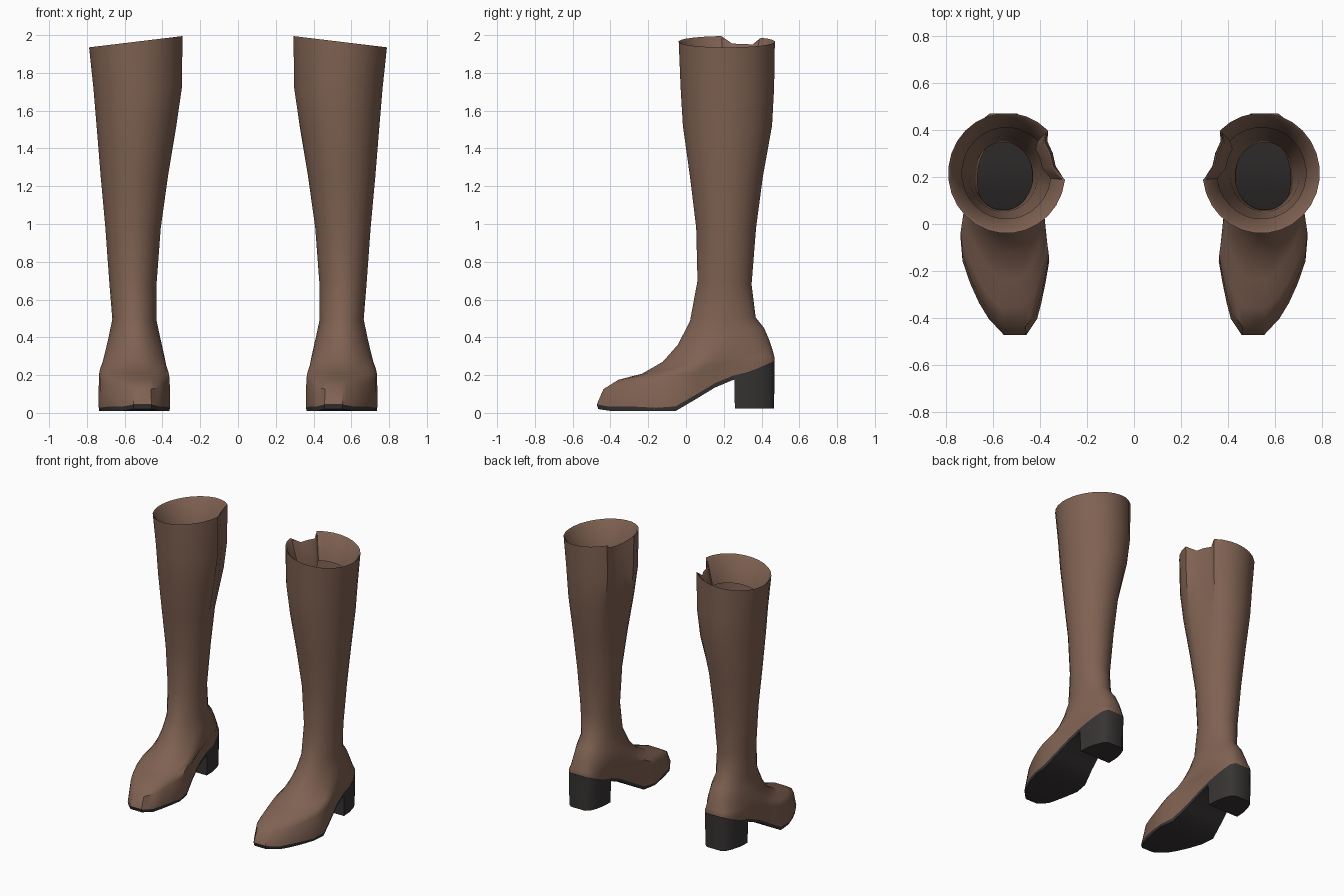
import bpy
import bmesh
import math

cube = bpy.data.objects.get("Cube")
if cube:
    bpy.data.objects.remove(cube, do_unlink=True)

N = 28  # points around every ring


def material(name, rgb):
    m = bpy.data.materials.new(name)
    m.use_nodes = True
    m.diffuse_color = (*rgb, 1)
    bsdf = m.node_tree.nodes["Principled BSDF"]
    bsdf.inputs["Base Color"].default_value = (*rgb, 1)
    bsdf.inputs["Roughness"].default_value = 0.7
    return m


leather = material("brown leather", (0.215, 0.122, 0.085))
rubber = material("dark sole", (0.038, 0.034, 0.033))

# Footprint from toe to heel: y, inner x, outer x, edge height
FOOTPRINT = [
    (-.475, .46, .55, .045), (-.40, .41, .62, .032), (-.30, .385, .68, .035),
    (-.14, .357, .735, .026), (-.05, .38, .738, .035), (.10, .42, .71, .125),
    (.20, .43, .69, .185), (.35, .435, .68, .222), (.44, .46, .65, .262),
    (.472, .50, .61, .275)]
TOE, BACK = FOOTPRINT[0][0], FOOTPRINT[-1][0]

# Upper, top to bottom: front y, front z, back y, back z, inner x, outer x, footprint blend
UPPER = [
    (-.04, 1.965, .472, 1.965, .292, .79, 0),
    (-.03, 1.72, .468, 1.72, .296, .767, 0),
    (-.018, 1.52, .457, 1.52, .325, .75, 0),
    (.02, 1.25, .408, 1.25, .37, .728, 0),
    (.053, .98, .372, .98, .408, .703, 0),
    (.06, .70, .348, .68, .43, .682, 0),
    (.02, .485, .37, .505, .432, .666, 0),
    (-.045, .36, .415, .45, .415, .68, .1),
    (-.125, .27, .443, .385, .40, .69, .3),
    (-.235, .207, .46, .335, .39, .70, .5),
    (-.36, .175, .468, .305, .385, .71, .75),
    (-.44, .125, .472, .29, .38, .72, .95)]


def footprint(y):
    """Inner x, outer x and edge height of the footprint at y."""
    for a, b in zip(FOOTPRINT, FOOTPRINT[1:]):
        if y <= b[0]:
            t = max(0, (y - a[0]) / (b[0] - a[0]))
            return [p + (q - p) * t for p, q in zip(a[1:], b[1:])]
    return FOOTPRINT[-1][1:]


def angles():
    return [2 * math.pi * (k + .5) / N for k in range(N)]


def upper_ring(yf, zf, yb, zb, xi, xo, blend):
    pts = []
    for a in angles():
        u = (1 - math.cos(a)) / 2
        y, z = yf + (yb - yf) * u, zf + (zb - zf) * u
        x = (xi + xo) / 2 + (xo - xi) / 2 * math.sin(a)
        inner, outer, _ = footprint(TOE + (BACK - TOE) * u)
        x += ((outer if math.sin(a) > 0 else inner) - x) * blend
        # overlapping fold on the inner side, fading down the calf
        if zf > 1 and math.sin(a) < 0 and .22 < y < .36:
            x += .05 * (zf - 1)
        if zf > 1.9:
            z -= .03 * math.sin(a)
            if math.sin(a) < 0 and .22 < y < .36:
                z -= .04
        pts.append((x, y, z))
    return pts


def sole_ring(drop=0, floor=.01):
    pts = []
    for a in angles():
        y = TOE + (BACK - TOE) * (1 - math.cos(a)) / 2
        inner, outer, z = footprint(y)
        pts.append((outer if math.sin(a) > 0 else inner, y, max(floor, z - drop)))
    return pts


def cap(bm, ring):
    """Close a ring with strips across its width."""
    n = len(ring)
    for k in range(n // 2 - 1):
        bm.faces.new((ring[k], ring[k + 1], ring[n - 2 - k], ring[n - 1 - k]))


def loft(name, rings, mat, side, capped=False, angle=40):
    bm = bmesh.new()
    loops = [[bm.verts.new((side * x, y, z)) for x, y, z in r] for r in rings]
    n = len(loops[0])
    for r, s in zip(loops, loops[1:]):
        for k in range(n):
            bm.faces.new((r[k], r[(k + 1) % n], s[(k + 1) % n], s[k]))
    if capped:
        cap(bm, loops[0])
        cap(bm, loops[-1])
    bmesh.ops.recalc_face_normals(bm, faces=bm.faces)
    me = bpy.data.meshes.new(name)
    bm.to_mesh(me)
    bm.free()
    me.materials.append(mat)
    ob = bpy.data.objects.new(name, me)
    bpy.context.collection.objects.link(ob)
    bpy.ops.object.select_all(action='DESELECT')
    ob.select_set(True)
    bpy.context.view_layer.objects.active = ob
    bpy.ops.object.shade_smooth_by_angle(angle=math.radians(angle))


def shrink(ring, scale, drop):
    """Copy a ring, scaled towards its middle and lowered."""
    cx = sum(p[0] for p in ring) / len(ring)
    cy = sum(p[1] for p in ring) / len(ring)
    return [(cx + (x - cx) * scale, cy + (y - cy) * scale, z - drop) for x, y, z in ring]


for label, side in (("left", 1), ("right", -1)):
    # leather upper with a lining turned in at the rim
    rings = [upper_ring(*row) for row in UPPER]
    lining = [shrink(rings[0], .76, .19), shrink(rings[0], .95, .01)]
    loft(label + "_boot_upper", lining + rings + [sole_ring()], leather, side)

    # thin sole following the arch
    under = shrink(sole_ring(.024), .985, 0)
    loft(label + "_sole", [sole_ring(), under], rubber, side, capped=True)

    # block heel, cut flat at the front
    top = [p for p in sole_ring(.006) if p[1] > .27]
    front = footprint(.255)
    top = [(front[1], .255, front[2])] + top + [(front[0], .255, front[2])]
    bottom = [(x, y, .022) for x, y, z in shrink(top, .97, 0)]
    loft(label + "_heel", [top, bottom], rubber, side, capped=True)
